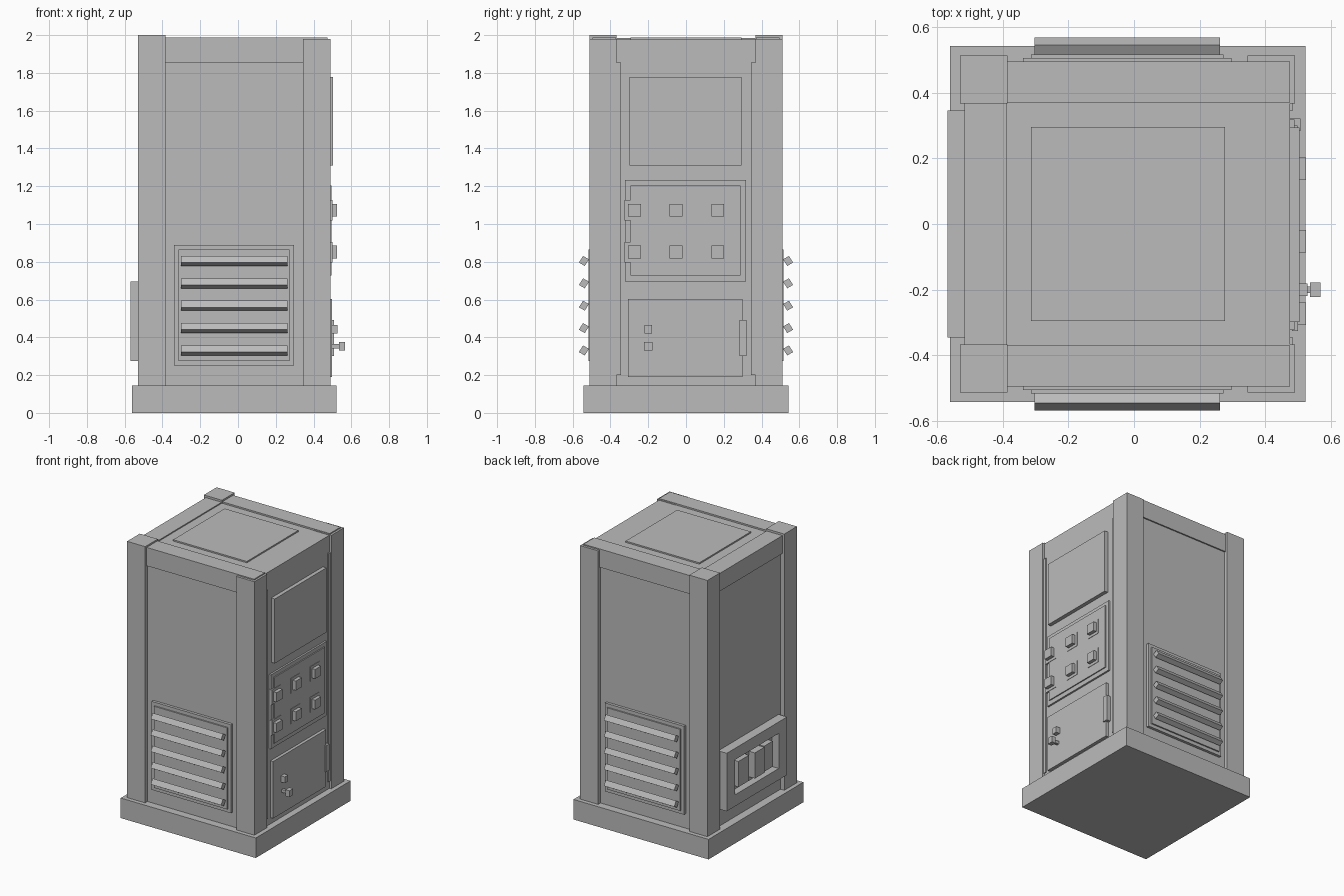
import bpy, bmesh

grey = bpy.data.materials.new("cabinet_grey")
grey.diffuse_color = (0.5, 0.5, 0.5, 1)


def finish(name, bm):
    bmesh.ops.recalc_face_normals(bm, faces=bm.faces)
    mesh = bpy.data.meshes.new(name)
    bm.to_mesh(mesh)
    bm.free()
    mesh.materials.append(grey)
    ob = bpy.data.objects.new(name, mesh)
    bpy.context.collection.objects.link(ob)
    return ob


def box(name, x, y, z):
    """Box from (min, max) pairs."""
    bm = bmesh.new()
    bmesh.ops.create_cube(bm, size=1)
    for v in bm.verts:
        v.co = [r[0] if c < 0 else r[1] for c, r in zip(v.co, (x, y, z))]
    return finish(name, bm)


def prism_x(name, profile, x0, x1):
    """Extrude a (y, z) profile along x."""
    bm = bmesh.new()
    face = bm.faces.new([bm.verts.new((x0, y, z)) for y, z in profile])
    ext = bmesh.ops.extrude_face_region(bm, geom=[face])
    for v in ext["geom"]:
        if isinstance(v, bmesh.types.BMVert):
            v.co.x = x1
    return finish(name, bm)


def side(s, a, b):
    return tuple(sorted((s * a, s * b)))


# Plinth and main body
box("plinth", (-0.56, 0.522), (-0.542, 0.542), (0, 0.145))
box("body", (-0.50, 0.475), (-0.485, 0.485), (0.14, 1.977))
box("roof_hatch", (-0.313, 0.277), (-0.295, 0.295), (1.97, 1.987))
box("back_top_beam", (-0.515, -0.388), (-0.37, 0.37), (1.855, 1.985))

for s, tag in ((-1, "front"), (1, "rear")):
    # Corner posts, top beam and edge strip
    box(tag + "_tall_post", (-0.53, -0.385), side(s, 0.367, 0.512), (0.14, 2.0))
    box(tag + "_short_post", (0.345, 0.49), side(s, 0.367, 0.512), (0.14, 1.98))
    box(tag + "_top_beam", (-0.385, 0.475), side(s, 0.37, 0.495), (1.855, 1.988))
    box(tag + "_edge_strip", (0.47, 0.483), side(s, 0.345, 0.37), (0.2, 1.855))
    # Louvred vent
    box(tag + "_vent_frame", (-0.338, 0.297), side(s, 0.48, 0.505), (0.25, 0.89))
    box(tag + "_vent_plate", (-0.314, 0.273), side(s, 0.48, 0.515), (0.275, 0.865))
    for i in range(5):
        z = 0.805 - 0.1185 * i
        prism_x(f"{tag}_vent_slat_{i}",
                [(s * 0.545, z + 0.026), (s * 0.567, z - 0.009),
                 (s * 0.536, z - 0.027), (s * 0.514, z + 0.008)], -0.302, 0.261)

# Screen on the right side
box("screen", (0.47, 0.503), (-0.298, 0.293), (1.31, 1.777))

# Button panel
box("button_panel_frame", (0.47, 0.488), (-0.322, 0.318), (0.695, 1.232))
box("button_panel", (0.47, 0.496), (-0.293, 0.289), (0.727, 1.204))
for y in (-0.273, -0.053, 0.168):
    for z in (0.851, 1.073):
        box("button_base", (0.48, 0.499), (y - 0.053, y + 0.053), (z - 0.054, z + 0.054))
        box("button", (0.48, 0.524), (y - 0.034, y + 0.034), (z - 0.034, z + 0.034))

# Service door with hinge and lock
box("service_door", (0.47, 0.497), (-0.308, 0.299), (0.19, 0.602))
box("door_hinge", (0.47, 0.507), (0.283, 0.321), (0.302, 0.493))
box("door_lock", (0.48, 0.528), (-0.219, -0.181), (0.42, 0.465))
box("door_knob_stem", (0.48, 0.537), (-0.21, -0.19), (0.342, 0.364))
box("door_knob", (0.535, 0.567), (-0.222, -0.178), (0.33, 0.376))

# Back socket box: frame around a recess holding three blocks
X = (-0.568, -0.49)
box("socket_frame_top", X, (-0.345, 0.345), (0.612, 0.695))
box("socket_frame_bottom", X, (-0.345, 0.345), (0.275, 0.358))
for s in (-1, 1):
    box("socket_frame_side", X, side(s, 0.25, 0.345), (0.358, 0.612))
box("socket_recess", (-0.515, -0.49), (-0.25, 0.25), (0.358, 0.612))
for y, w, x in ((0.125, 0.12, -0.55), (-0.04, 0.11, -0.562), (-0.155, 0.1, -0.552)):
    box("socket_block", (x, -0.5), (y - w / 2, y + w / 2), (0.385, 0.57))
